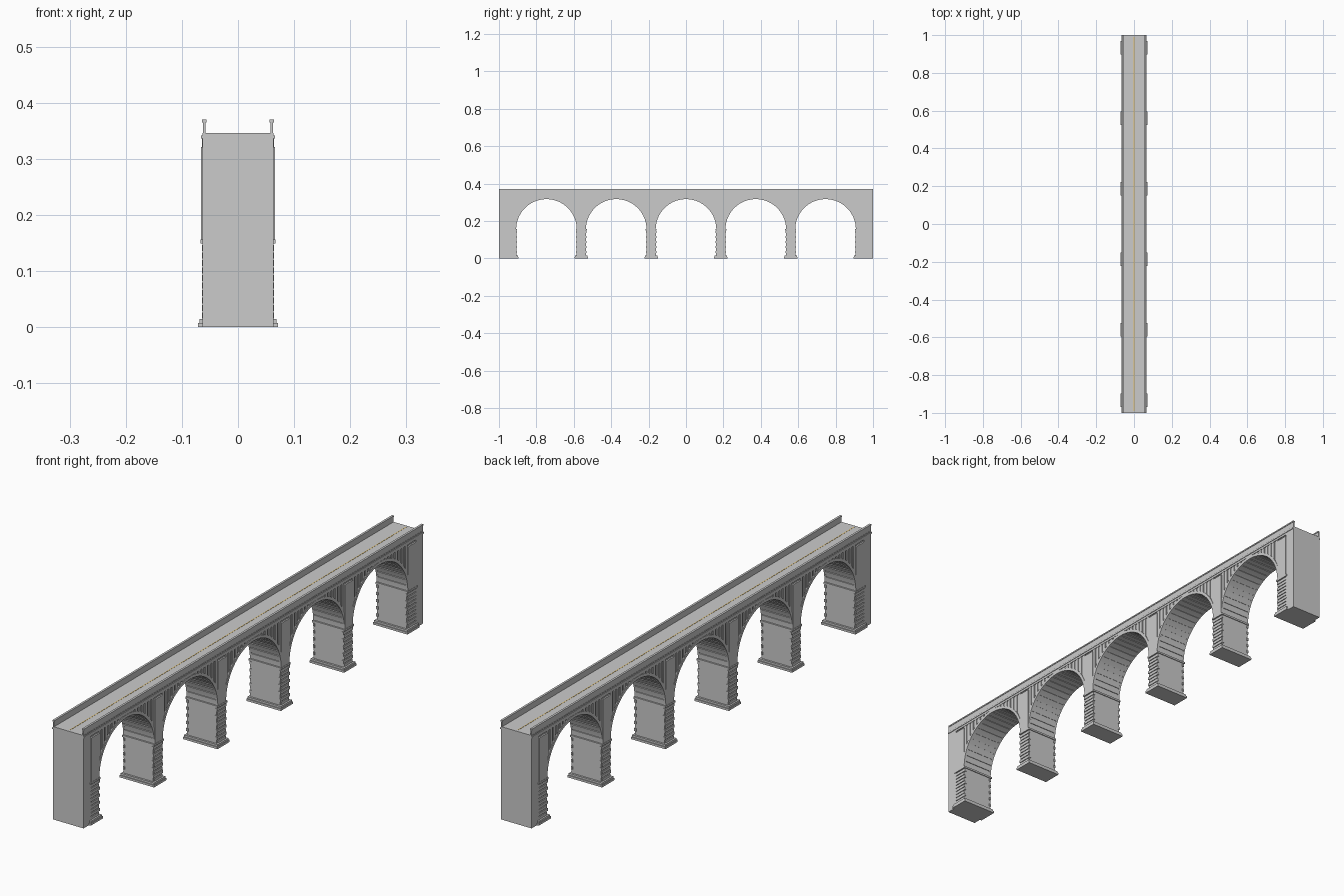
import bpy, bmesh, math

if "Cube" in bpy.data.objects:
    bpy.data.objects.remove(bpy.data.objects["Cube"])

PITCH, R, SPRING = 0.373, 0.162, 0.155
ARCHES = [PITCH * k for k in (-2, -1, 0, 1, 2)]
PIERS = [PITCH * (k + 0.5) for k in range(-3, 3)]


def prism(bm, pts, x0, x1):
    """Extrude a (y, z) outline from x0 to x1."""
    a = [bm.verts.new((x0, y, z)) for y, z in pts]
    b = [bm.verts.new((x1, y, z)) for y, z in pts]
    bm.faces.new(a)
    bm.faces.new(b[::-1])
    for i in range(len(a)):
        j = (i + 1) % len(a)
        bm.faces.new((a[j], a[i], b[i], b[j]))


def box(bm, x0, x1, y0, y1, z0, z1):
    prism(bm, [(y0, z0), (y1, z0), (y1, z1), (y0, z1)], x0, x1)


def both(bm, pts, x0, x1):
    """Same outline on the two long faces of the bridge."""
    prism(bm, pts, x0, x1)
    prism(bm, pts, -x1, -x0)


def both_box(bm, x0, x1, y0, y1, z0, z1):
    both(bm, [(y0, z0), (y1, z0), (y1, z1), (y0, z1)], x0, x1)


def arc(c, r, a0, a1, n):
    return [(c + r * math.cos(a0 + (a1 - a0) * i / n),
             SPRING + r * math.sin(a0 + (a1 - a0) * i / n)) for i in range(n + 1)]


def finish(bm, name, color=None):
    bmesh.ops.recalc_face_normals(bm, faces=bm.faces[:])
    me = bpy.data.meshes.new(name)
    bm.to_mesh(me)
    bm.free()
    ob = bpy.data.objects.new(name, me)
    bpy.context.collection.objects.link(ob)
    if color:
        mat = bpy.data.materials.new(name)
        mat.diffuse_color = color
        mat.use_nodes = True
        mat.node_tree.nodes["Principled BSDF"].inputs["Base Color"].default_value = mat.diffuse_color
        me.materials.append(mat)
    bpy.context.view_layer.objects.active = ob
    ob.select_set(True)
    bpy.ops.object.shade_smooth_by_angle(angle=math.radians(25))
    ob.select_set(False)
    return ob


# Main wall with five arched openings
bm = bmesh.new()
outline = [(-0.99, 0.338), (-0.99, 0)]
for c in ARCHES:
    outline += [(c - R - 0.003, 0)] + arc(c, R + 0.003, math.pi, 0, 40) + [(c + R + 0.003, 0)]
outline += [(0.99, 0), (0.99, 0.338)]
prism(bm, outline, -0.06, 0.06)
finish(bm, "arcade_wall")

# End abutments
bm = bmesh.new()
for s in (-1, 1):
    y0, y1 = sorted((s * 0.957, s))
    box(bm, -0.0635, 0.0635, y0, y1, 0, 0.338)
finish(bm, "abutments")

# Arch rings on both faces
bm = bmesh.new()
for c in ARCHES:
    both(bm, arc(c, R, 0, math.pi, 40) + arc(c, R + 0.011, math.pi, 0, 40), 0.0575, 0.0645)
finish(bm, "arch_rings")

# Stones lining the underside of each arch
bm = bmesh.new()
N = 22
for c in ARCHES:
    for i in range(N):
        a0, a1 = math.pi * (i + 0.08) / N, math.pi * (i + 0.92) / N
        prism(bm, arc(c, R, a0, a1, 2) + arc(c, R + 0.006, a1, a0, 2), -0.0575, 0.0575)
finish(bm, "arch_soffit_stones")

# Vertical ribs filling the spandrels
bm = bmesh.new()
for c in ARCHES:
    for k in range(-8, 9):
        d, w, r = k * 0.0195, 0.0058, R + 0.009
        feet = [(c + d + o, SPRING + math.sqrt(max(0, r * r - (d + o) ** 2))) for o in (-w, w)]
        both(bm, feet + [(c + d + w, 0.337), (c + d - w, 0.337)], 0.0585, 0.063)
both_box(bm, 0.0585, 0.064, -0.96, 0.96, 0.328, 0.338)
finish(bm, "spandrel_ribs")

# Piers: footing, shaft, impost band and upper pilaster
bm = bmesh.new()
for p in PIERS:
    box(bm, -0.071, 0.071, p - 0.036, p + 0.036, 0, 0.008)
    box(bm, -0.069, 0.069, p - 0.033, p + 0.033, 0.008, 0.015)
finish(bm, "pier_footings")

bm = bmesh.new()
for p in PIERS:
    box(bm, -0.0605, 0.0605, p - 0.026, p + 0.026, 0.01, 0.15)
    box(bm, -0.0665, 0.0665, p - 0.029, p + 0.029, 0.149, 0.156)
    both_box(bm, 0.058, 0.0655, p - 0.0235, p + 0.0235, 0.155, 0.321)
finish(bm, "piers")

# Stone courses on the pier faces, alternating long and short
bm = bmesh.new()
COURSES = 10
for p in PIERS:
    for i in range(COURSES):
        z = 0.016 + i * 0.0133
        h = 0.028 if i % 2 else 0.024
        both_box(bm, 0.056, 0.0638, p - h, p + h, z, z + 0.0105)
finish(bm, "pier_stone_courses")

# Deck with cornice
bm = bmesh.new()
box(bm, -0.066, 0.066, -1, 1, 0.336, 0.342)
box(bm, -0.0635, 0.0635, -1, 1, 0.342, 0.346)
finish(bm, "deck")

# Parapets with coping
bm = bmesh.new()
both_box(bm, 0.0582, 0.0625, -1, 1, 0.345, 0.366)
both_box(bm, 0.0565, 0.0645, -1, 1, 0.365, 0.37)
finish(bm, "parapets")

# Road centre line
bm = bmesh.new()
box(bm, -0.0015, 0.0015, -0.99, 0.99, 0.345, 0.3466)
finish(bm, "centre_line", (0.8, 0.55, 0.15, 1))
